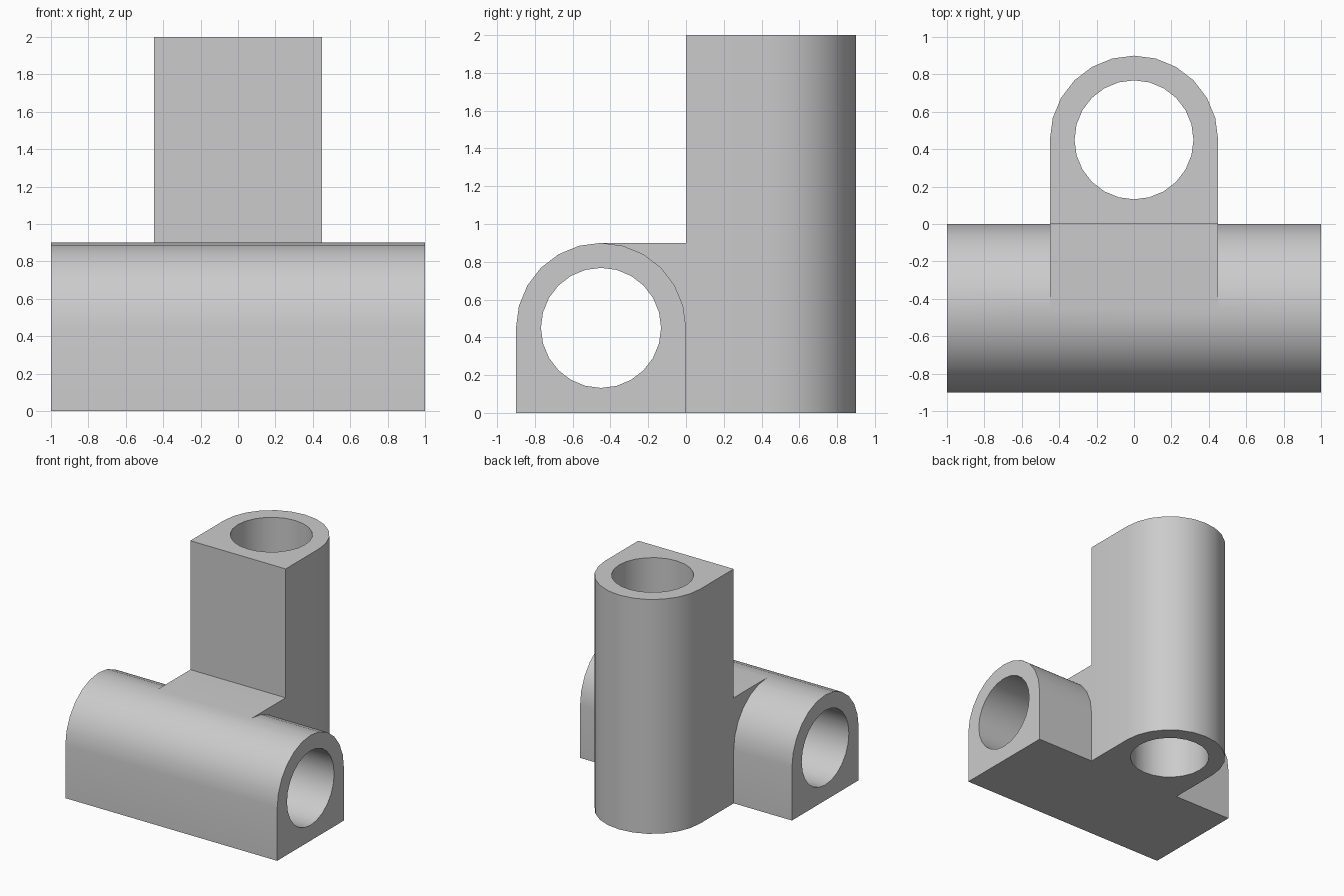
import bpy, bmesh, math
from mathutils import Matrix

if "Cube" in bpy.data.objects:
    bpy.data.objects.remove(bpy.data.objects["Cube"], do_unlink=True)

R = 0.45        # outer radius of both sleeves
BORE = 0.318    # bore radius
LENGTH = 2.0

grey = bpy.data.materials.new("plain_grey")
grey.use_nodes = True
colour = (0.6, 0.6, 0.6, 1)
grey.diffuse_color = colour
grey.node_tree.nodes["Principled BSDF"].inputs["Base Color"].default_value = colour


def arc(radius, steps, sweep):
    return [(radius * math.cos(sweep * i / steps), radius * math.sin(sweep * i / steps))
            for i in range(steps + 1)]


def prism(name, outline, length, matrix):
    """Extrude an outline along local z and place it."""
    bm = bmesh.new()
    base = bm.faces.new([bm.verts.new((x, y, 0)) for x, y in outline])
    grown = bmesh.ops.extrude_face_region(bm, geom=[base])["geom"]
    bmesh.ops.translate(bm, vec=(0, 0, length),
                        verts=[v for v in grown if isinstance(v, bmesh.types.BMVert)])
    bmesh.ops.transform(bm, matrix=matrix, verts=bm.verts)
    bmesh.ops.recalc_face_normals(bm, faces=bm.faces)
    mesh = bpy.data.meshes.new(name)
    bm.to_mesh(mesh)
    bm.free()
    mesh.materials.append(grey)
    obj = bpy.data.objects.new(name, mesh)
    bpy.context.collection.objects.link(obj)
    return obj


def combine(target, other, operation):
    mod = target.modifiers.new(operation.lower(), "BOOLEAN")
    mod.operation, mod.solver, mod.object = operation, "EXACT", other
    bpy.ops.object.select_all(action="DESELECT")
    bpy.context.view_layer.objects.active = target
    target.select_set(True)
    bpy.ops.object.modifier_apply(modifier=mod.name)
    bpy.data.objects.remove(other, do_unlink=True)


# Arched sleeve outline and round bore outline
arch = arc(R, 12, math.pi) + [(-R, -R), (R, -R)]
circle = arc(BORE, 24, 2 * math.pi)[:-1]

# Upright sleeve axis, and lying sleeve axis (local x, y, z become y, z, x)
upright = Matrix.Translation((0, R, 0))
lying = Matrix.Translation((-LENGTH / 2, -R, R)) @ Matrix(
    ((0, 0, 1, 0), (1, 0, 0, 0), (0, 1, 0, 0), (0, 0, 0, 1)))
past_end = Matrix.Translation((0, 0, -0.1))

# Solid sleeves joined by a flat-topped bridge
bracket = prism("cross_sleeve_bracket", arch, LENGTH, lying)
combine(bracket, prism("upright_sleeve", arch, LENGTH, upright), "UNION")
square = [(-R, -R), (R, -R), (R, 0), (-R, 0)]
combine(bracket, prism("bridge", square, 2 * R, Matrix()), "UNION")

# Bores through both sleeves
for axis in (upright, lying):
    combine(bracket, prism("bore", circle, LENGTH + 0.2, axis @ past_end), "DIFFERENCE")

bpy.ops.object.shade_smooth_by_angle(angle=math.radians(30))
